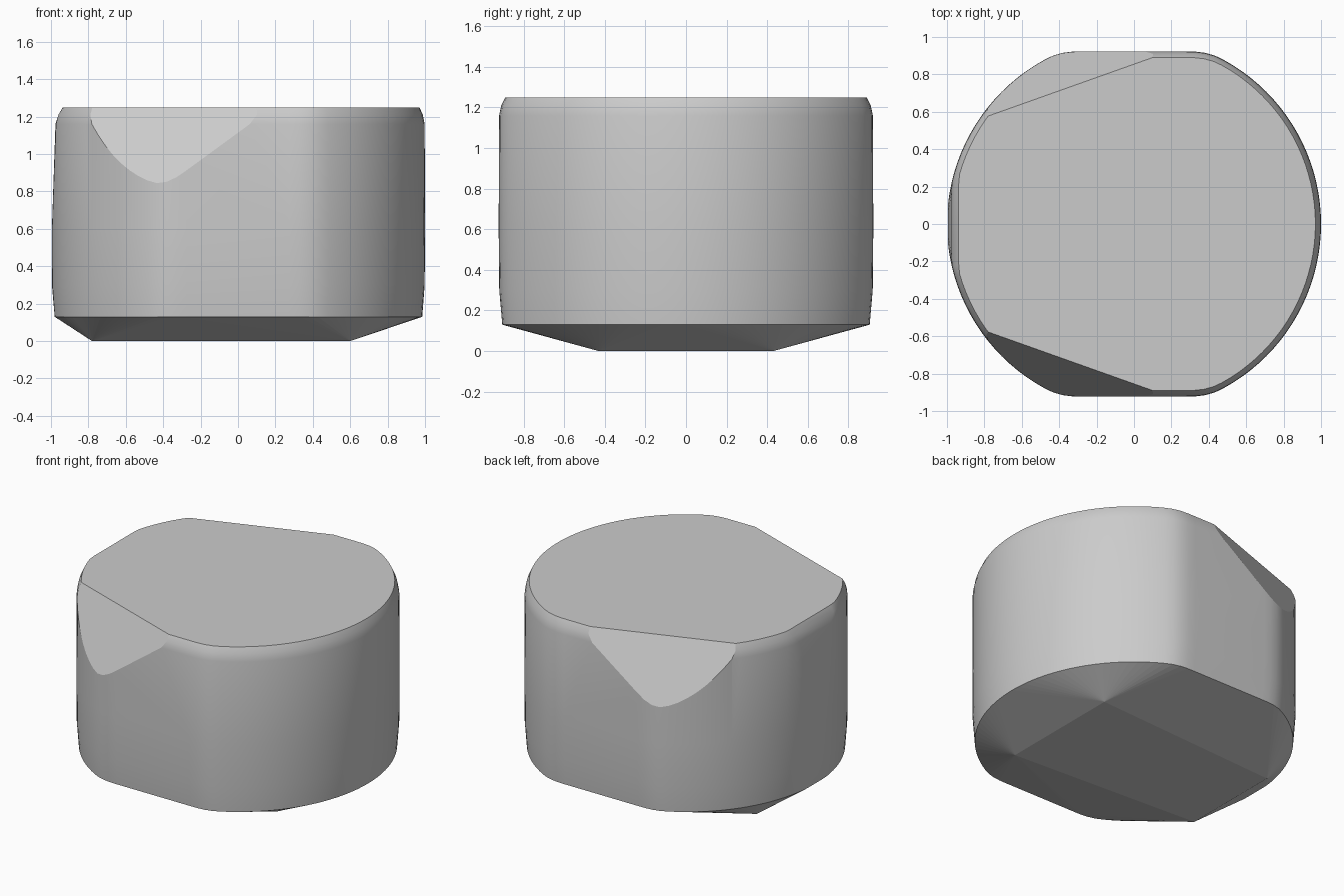
import bpy
import bmesh
from math import cos, sin, pi, radians
from mathutils import Vector

cube = bpy.data.objects.get("Cube")
if cube:
    bpy.data.objects.remove(cube)

SIDES = 112
TOP = 1.25


def soft_limit(value, limit, blend=0.035):
    """Clamp to +-limit with a rounded shoulder."""
    a = abs(value)
    h = max(blend - abs(a - limit), 0) / blend
    return (min(a, limit) - h * h * blend / 4) * (1 if value > 0 else -1)


def ring(bm, z, radius, half_depth, right_limit):
    """Round outline with flattened front, back and one flattened end."""
    for i in range(SIDES):
        angle = 2 * pi * i / SIDES
        x = max(radius * cos(angle), -right_limit)
        y = soft_limit(radius * sin(angle), half_depth)
        bm.verts.new((x, y, z))


# Body wall and rounded top rim: height, radius, half depth, flat end
bm = bmesh.new()
for level in ((0.13, 0.985, 0.905, 0.98), (0.3, 0.998, 0.92, 0.995),
              (0.6, 1.0, 0.923, 0.995), (1.16, 0.998, 0.921, 0.976),
              (1.21, 0.988, 0.91, 0.96), (TOP, 0.97, 0.89, 0.937)):
    ring(bm, *level)

# Faceted underside
for side in (-1, 1):
    bm.verts.new((0.6, side * 0.43, 0))
    bm.verts.new((-0.78, side * 0.35, 0))
bmesh.ops.convex_hull(bm, input=bm.verts[:])
bmesh.ops.dissolve_limit(bm, angle_limit=radians(0.3),
                         verts=bm.verts[:], edges=bm.edges[:])

# Slanted corner cuts at front and back
cut_normals = []
for side in (-1, 1):
    normal = Vector((-0.335 * 0.39, side * 0.942 * 0.39, 0.18)).normalized()
    cut_normals.append(normal)
    geom = bm.verts[:] + bm.edges[:] + bm.faces[:]
    cut = bmesh.ops.bisect_plane(bm, geom=geom, plane_co=(-0.8, side * 0.57, TOP),
                                 plane_no=normal, clear_outer=True)
    edges = [e for e in cut["geom_cut"] if isinstance(e, bmesh.types.BMEdge)]
    bmesh.ops.contextual_create(bm, geom=edges)

# Smooth wall, flat facets
bmesh.ops.recalc_face_normals(bm, faces=bm.faces[:])
for face in bm.faces:
    n = face.normal
    is_cut = any(n.dot(c) > 0.999 for c in cut_normals)
    face.smooth = abs(n.z) < 0.7 and not is_cut
for edge in bm.edges:
    edge.smooth = all(f.smooth for f in edge.link_faces)

mesh = bpy.data.meshes.new("body")
bm.to_mesh(mesh)
bm.free()
body = bpy.data.objects.new("body", mesh)
bpy.context.collection.objects.link(body)

# Plain grey
grey = bpy.data.materials.new("plain grey")
grey.use_nodes = True
colour = (0.6, 0.6, 0.6, 1)
grey.diffuse_color = colour
grey.node_tree.nodes["Principled BSDF"].inputs["Base Color"].default_value = colour
mesh.materials.append(grey)
